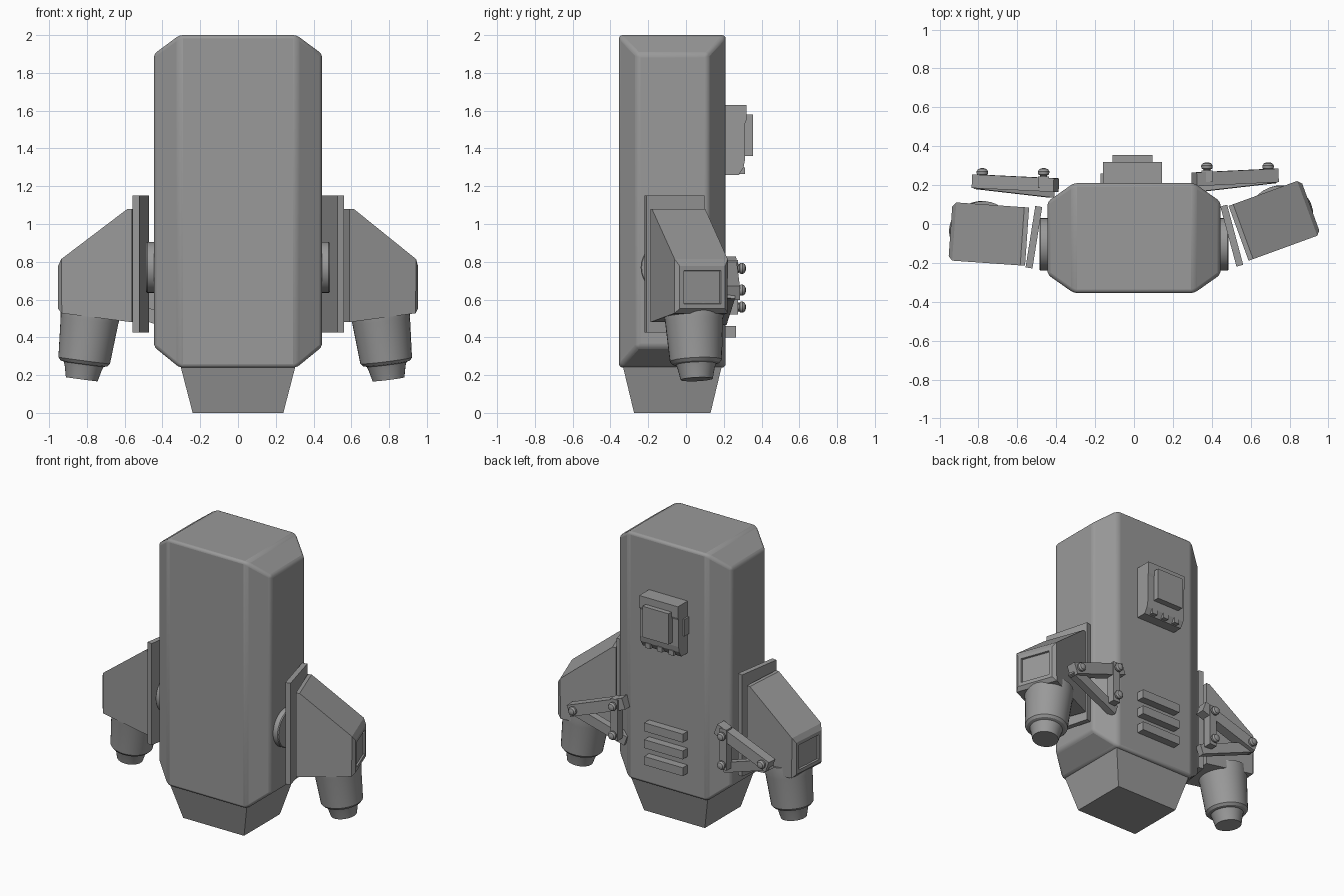
import bpy, bmesh, math
from mathutils import Matrix, Vector

cube = bpy.data.objects.get("Cube")
if cube:
    bpy.data.objects.remove(cube, do_unlink=True)

grey = bpy.data.materials.new("matte grey")
grey.use_nodes = True
grey.diffuse_color = (0.32, 0.32, 0.32, 1)
grey.node_tree.nodes["Principled BSDF"].inputs["Base Color"].default_value = (0.32, 0.32, 0.32, 1)


def finish(name, bm, matrix=Matrix(), bevel=0, segments=2, smooth=True):
    bm.transform(matrix)
    bmesh.ops.recalc_face_normals(bm, faces=bm.faces)
    mesh = bpy.data.meshes.new(name)
    bm.to_mesh(mesh)
    bm.free()
    mesh.materials.append(grey)
    ob = bpy.data.objects.new(name, mesh)
    bpy.context.collection.objects.link(ob)
    if bevel:
        mod = ob.modifiers.new("soft edges", 'BEVEL')
        mod.width, mod.segments = bevel, segments
        mod.limit_method, mod.angle_limit = 'ANGLE', math.radians(20)
    if smooth:
        bpy.ops.object.select_all(action='DESELECT')
        ob.select_set(True)
        bpy.context.view_layer.objects.active = ob
        bpy.ops.object.shade_smooth_by_angle(angle=math.radians(30))
    return ob


def box(name, x, y, z, matrix=Matrix(), **kw):
    bm = bmesh.new()
    bmesh.ops.create_cube(bm, size=1)
    for v in bm.verts:
        v.co = [r[0] + (c + 0.5) * (r[1] - r[0]) for c, r in zip(v.co, (x, y, z))]
    return finish(name, bm, matrix, smooth=False, **kw)


def hull(name, points, **kw):
    bm = bmesh.new()
    for p in points:
        bm.verts.new(p)
    bmesh.ops.convex_hull(bm, input=bm.verts)
    bmesh.ops.dissolve_limit(bm, angle_limit=0.01, verts=bm.verts, edges=bm.edges)
    return finish(name, bm, **kw)


def prism(profile, axis, a, b):
    """Extrude a two-axis profile along the x or y axis."""
    bm = bmesh.new()
    put = (lambda p, d: (d, *p)) if axis == 'x' else (lambda p, d: (p[0], d, p[1]))
    ends = [[bm.verts.new(put(p, d)) for p in profile] for d in (a, b)]
    for ring in ends:
        bm.faces.new(ring)
    n = len(profile)
    for i in range(n):
        j = (i + 1) % n
        bm.faces.new((ends[0][i], ends[0][j], ends[1][j], ends[1][i]))
    bmesh.ops.recalc_face_normals(bm, faces=bm.faces)
    return bm


def lathe(name, profile, matrix, sides=32):
    bm = bmesh.new()
    rings = [[bm.verts.new((r * math.cos(t), r * math.sin(t), z))
              for t in (math.tau * k / sides for k in range(sides))] for r, z in profile]
    for lo, hi in zip(rings, rings[1:]):
        for k in range(sides):
            m = (k + 1) % sides
            bm.faces.new((lo[k], lo[m], hi[m], hi[k]))
    bm.faces.new(rings[0])
    bm.faces.new(rings[-1])
    return finish(name, bm, matrix)


def beam(name, p, q, height, depth):
    """Flat bar running from p to q, upright in height and thick in y."""
    p, q = Vector(p), Vector(q)
    along = (q - p).normalized()
    back = (Vector((0, 1, 0)) - along * along.y).normalized()
    up = along.cross(back)
    m = Matrix((along, back, up)).transposed().to_4x4()
    m.translation = p
    box(name, (0, (q - p).length), (-depth / 2, depth / 2), (-height / 2, height / 2), m)


# Main body: chamfered on the vertical edges and at the top and bottom ends
W, N, F, B, CH = 0.445, 0.31, -0.355, 0.21, 0.095
body = []
for z in (0.35, 1.9):
    for s in (1, -1):
        body += [(s * W, F + CH, z), (s * W, B - CH, z), (s * N, F, z), (s * N, B, z)]
body += [(s * N, y, z) for s in (1, -1) for y in (F, B) for z in (0.24, 2)]
hull("main_body", body, bevel=0.018, segments=3)

# Tapered foot below the body
hull("foot", [(s * x, y, z) for s in (1, -1)
              for x, y, z in ((0.305, -0.335, 0.25), (0.305, 0.19, 0.25),
                              (0.24, -0.275, 0), (0.24, 0.13, 0))], smooth=False)

# Back panel with rounded lower lip, raised cover and small teeth
panel = [(0.19, 1.63), (0.32, 1.63), (0.32, 1.55), (0.312, 1.53), (0.312, 1.34),
         (0.305, 1.3), (0.28, 1.26), (0.19, 1.26)]
finish("back_panel", prism(panel, 'x', -0.16, 0.145), smooth=False)
box("panel_cover", (-0.11, 0.095), (0.3, 0.355), (1.36, 1.58))
box("panel_side_tab", (-0.172, -0.15), (0.2, 0.26), (1.4, 1.52))
for i in range(3):
    x = -0.1 + i * 0.092
    box("panel_tooth", (x - 0.02, x + 0.02), (0.27, 0.312), (1.265, 1.3))

# Vent bars on the lower back
for i in range(3):
    z = 0.4 + i * 0.12
    box("vent_bar", (-0.16, 0.145), (0.19, 0.265), (z, z + 0.06))

# Wings: side, wing origin and swing, plate origin and swing
wing_profile = [(0, 0.48), (0, 1.08), (0.025, 1.08), (0.395, 0.8), (0.395, 0.53)]
nozzle_profile = [(0.157, 0.06), (0.157, 0), (0.154, -0.02), (0.138, -0.235), (0.125, -0.25),
                  (0.106, -0.255), (0.099, -0.275), (0.085, -0.335)]
for side, tag, wing_at, wing_turn, plate_at, plate_turn in (
        (1, "left", (0.538, -0.048), 20, (0.503, -0.06), 15),
        (-1, "right", (-0.55, -0.065), 4, (-0.515, -0.068), 9)):

    def frame(at, turn):
        return (Matrix.Translation((*at, 0)) @ Matrix.Scale(side, 4, (1, 0, 0))
                @ Matrix.Rotation(math.radians(turn), 4, 'Z'))

    wing = frame(wing_at, wing_turn)

    # Wing shell, chamfered around its outer end, with a sunken square
    bm = prism(wing_profile, 'y', -0.15, 0.15)
    end = max(bm.faces, key=lambda f: f.calc_center_median().x)
    bmesh.ops.bevel(bm, geom=list(end.edges), offset=0.022, segments=1, affect='EDGES')
    bm.faces.ensure_lookup_table()
    end = max(bm.faces, key=lambda f: f.calc_center_median().x)
    bmesh.ops.inset_region(bm, faces=[end], thickness=0.035)
    bmesh.ops.inset_region(bm, faces=[end], thickness=0.004, depth=-0.012)
    finish(tag + "_wing", bm, wing, smooth=False)

    # Mounting plate and round pivot against the body
    box(tag + "_mounting_plate", (-0.018, 0.018), (-0.16, 0.16), (0.425, 1.15),
        frame(plate_at, plate_turn))
    pivot = Matrix.Translation((side * 0.43, -0.105, 0.77)) @ Matrix.Rotation(side * math.pi / 2, 4, 'Y')
    lathe(tag + "_pivot", [(0.135, 0), (0.135, 0.05), (0.13, 0.056)], pivot)

    # Nozzle square to the sloped underside
    lathe(tag + "_nozzle", nozzle_profile,
          wing @ Matrix.Translation((0.235, 0.01, 0.51)) @ Matrix.Rotation(math.radians(-7.5), 4, 'Y'))

    # Linkage of three bars with round-headed pins
    dx, dy = (0, 0) if side > 0 else (0.09, -0.03)

    def at(x, y, z):
        return (side * (x + dx), y + dy, z)

    beam(tag + "_upper_link", at(0.31, 0.23, 0.79), at(0.73, 0.25, 0.635), 0.08, 0.07)
    beam(tag + "_lower_link", at(0.33, 0.19, 0.5), at(0.72, 0.235, 0.64), 0.07, 0.05)
    beam(tag + "_upright_link", at(0.375, 0.245, 0.81), at(0.375, 0.245, 0.52), 0.055, 0.06)
    for x, z in ((0.375, 0.765), (0.375, 0.56), (0.69, 0.65)):
        pin = Matrix.Translation(at(x, 0.25, z)) @ Matrix.Rotation(-math.pi / 2, 4, 'X')
        lathe(tag + "_link_pin", [(0.018, 0), (0.018, 0.03), (0.028, 0.035), (0.03, 0.05),
                                  (0.022, 0.062), (0.008, 0.067)], pin, 16)
